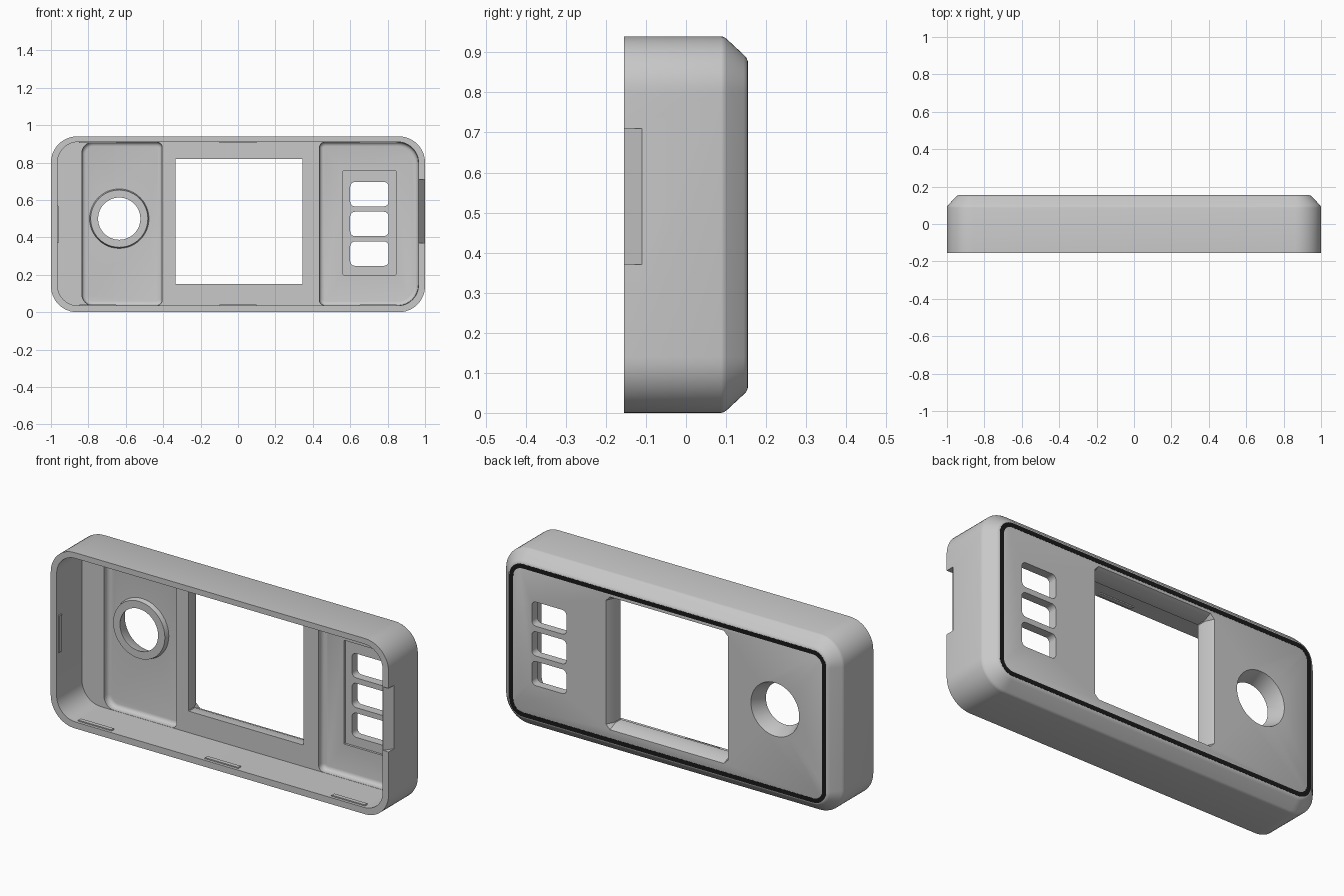
import bpy, bmesh, math

if "Cube" in bpy.data.objects:
    bpy.data.objects.remove(bpy.data.objects["Cube"])


def material(name, v):
    m = bpy.data.materials.new(name)
    m.diffuse_color = (v, v, v, 1)
    m.use_nodes = True
    m.node_tree.nodes["Principled BSDF"].inputs["Base Color"].default_value = m.diffuse_color
    return m


GREY = material("light grey plastic", 0.58)
BLACK = material("black seal", 0.01)


def rrect(x0, x1, z0, z1, radii, inset=0.0, n=8):
    """Rounded rectangle in XZ; radii = left-bottom, right-bottom, right-top, left-top."""
    if not isinstance(radii, tuple):
        radii = (radii,) * 4
    x0, x1, z0, z1 = x0 + inset, x1 - inset, z0 + inset, z1 - inset
    corners = [(x0, z0, 1, 1, 180), (x1, z0, -1, 1, 270),
               (x1, z1, -1, -1, 0), (x0, z1, 1, -1, 90)]
    pts = []
    for (cx, cz, sx, sz, a0), r in zip(corners, radii):
        r = max(r - inset, 0.003)
        for i in range(n + 1):
            a = math.radians(a0 + 90 * i / n)
            pts.append((cx + sx * r + r * math.cos(a), cz + sz * r + r * math.sin(a)))
    return pts


def circle(cx, cz, r, n=48):
    return [(cx + r * math.cos(2 * math.pi * i / n), cz + r * math.sin(2 * math.pi * i / n))
            for i in range(n)]


def loft(name, layers, mat=GREY, closed=False):
    """Skin a stack of equal outlines; layers = [(y, outline)]."""
    bm = bmesh.new()
    rings = [[bm.verts.new((x, y, z)) for x, z in pts] for y, pts in layers]
    pairs = list(zip(rings, rings[1:]))
    if closed:
        pairs.append((rings[-1], rings[0]))
    else:
        bm.faces.new(rings[0])
        bm.faces.new(rings[-1])
    for a, b in pairs:
        for i in range(len(a)):
            j = (i + 1) % len(a)
            bm.faces.new((a[i], a[j], b[j], b[i]))
    bmesh.ops.recalc_face_normals(bm, faces=bm.faces[:])
    me = bpy.data.meshes.new(name)
    bm.to_mesh(me)
    bm.free()
    me.materials.append(mat)
    ob = bpy.data.objects.new(name, me)
    bpy.context.collection.objects.link(ob)
    return ob


def combine(target, tool, op='DIFFERENCE'):
    mod = target.modifiers.new(tool.name, 'BOOLEAN')
    mod.operation, mod.solver, mod.object = op, 'EXACT', tool
    bpy.context.view_layer.objects.active = target
    bpy.ops.object.modifier_apply(modifier=mod.name)
    bpy.data.objects.remove(tool)


def pocket(name, rect, radii, y_floor, fillet=0.022, steps=4):
    """Cutter with a filleted floor edge."""
    layers = [(0.0, rrect(*rect, radii))]
    for i in range(steps + 1):
        a = math.pi / 2 * i / steps
        layers.append((y_floor - fillet * (1 - math.sin(a)),
                       rrect(*rect, radii, fillet * (1 - math.cos(a)))))
    return loft(name, layers)


FRONT, BACK, LEDGE, FLOOR = -0.155, 0.154, 0.06, 0.095
OUTER = (-1, 1, 0, 0.94)

# Outer case with bevelled back edge
profile = [(0, FRONT), (0, 0.088), (0.002, 0.095), (0.007, 0.102),
           (0.046, 0.144), (0.052, 0.150), (0.061, BACK)]
case = loft("case", [(y, rrect(*OUTER, 0.14, i, 12)) for i, y in profile])

# Main cavity, open at the front
combine(case, loft("cavity", [(y, rrect(-0.965, 0.965, 0.035, 0.91, 0.11, 0, 12))
                              for y in (-0.3, LEDGE)]))

# Deeper pockets either side of the screen pad
combine(case, pocket("left_pocket", (-0.835, -0.405, 0.036, 0.909),
                     (0.06, 0.03, 0.03, 0.06), FLOOR))
combine(case, pocket("right_pocket", (0.435, 0.964, 0.036, 0.909),
                     (0.03, 0.11, 0.11, 0.03), FLOOR))

# Dial boss and its conical hole
DX, DZ = -0.635, 0.50
combine(case, loft("dial_boss", [(FLOOR - 0.025, circle(DX, DZ, 0.153)),
                                 (FLOOR - 0.012, circle(DX, DZ, 0.156)),
                                 (FLOOR + 0.02, circle(DX, DZ, 0.164))]), 'UNION')
combine(case, loft("dial_hole", [(0.0, circle(DX, DZ, 0.113)), (0.075, circle(DX, DZ, 0.113)),
                                 (BACK, circle(DX, DZ, 0.143)), (0.3, circle(DX, DZ, 0.143))]))

# Screen window, widening slightly to the back
win = (-0.335, 0.345, 0.15, 0.82)
combine(case, loft("window", [(0.0, rrect(*win, 0.003, 0, 1)), (0.11, rrect(*win, 0.003, 0, 1)),
                              (BACK, rrect(*win, 0.003, -0.02, 1)),
                              (0.3, rrect(*win, 0.003, -0.02, 1))]))

# Shallow button recess and three button openings
combine(case, loft("button_recess", [(y, rrect(0.56, 0.845, 0.20, 0.755, 0.003, 0, 1))
                                     for y in (0.0, FLOOR + 0.012)]))
for z in (0.313, 0.472, 0.631):
    combine(case, loft("button_hole", [(y, rrect(0.60, 0.805, z - 0.065, z + 0.065, 0.025))
                                       for y in (0.0, 0.3)]))

# Sloped pry notch on the right rim
bm = bmesh.new()
tri = [(0.962, -0.16), (1.05, -0.16), (1.05, -0.11), (0.999, -0.11)]
lo = [bm.verts.new((x, y, 0.37)) for x, y in tri]
hi = [bm.verts.new((x, y, 0.71)) for x, y in tri]
bm.faces.new(lo)
bm.faces.new(hi)
for i in range(4):
    j = (i + 1) % 4
    bm.faces.new((lo[i], lo[j], hi[j], hi[i]))
bmesh.ops.recalc_face_normals(bm, faces=bm.faces[:])
me = bpy.data.meshes.new("pry_notch")
bm.to_mesh(me)
bm.free()
me.materials.append(GREY)
notch = bpy.data.objects.new("pry_notch", me)
bpy.context.collection.objects.link(notch)
combine(case, notch)

bpy.ops.object.select_all(action='DESELECT')
case.select_set(True)
bpy.context.view_layer.objects.active = case
bpy.ops.object.shade_smooth_by_angle(angle=math.radians(28))

# Snap ridges inside the rim: three top, three bottom, one left
ridges = [(x - 0.1, x + 0.1, z - 0.006, z + 0.006) for x in (-0.75, 0, 0.75) for z in (0.035, 0.91)]
ridges.append((-0.971, -0.959, 0.37, 0.57))
for r in ridges:
    loft("snap_ridge", [(y, rrect(*r, 0.003, 0, 1)) for y in (-0.14, -0.118)])

# Dark seal line around the back face
loft("back_seal", [(y, rrect(*OUTER, 0.14, i)) for i, y in
                   ((0.062, 0.153), (0.062, 0.155), (0.085, 0.155), (0.085, 0.153))],
     BLACK, closed=True)
